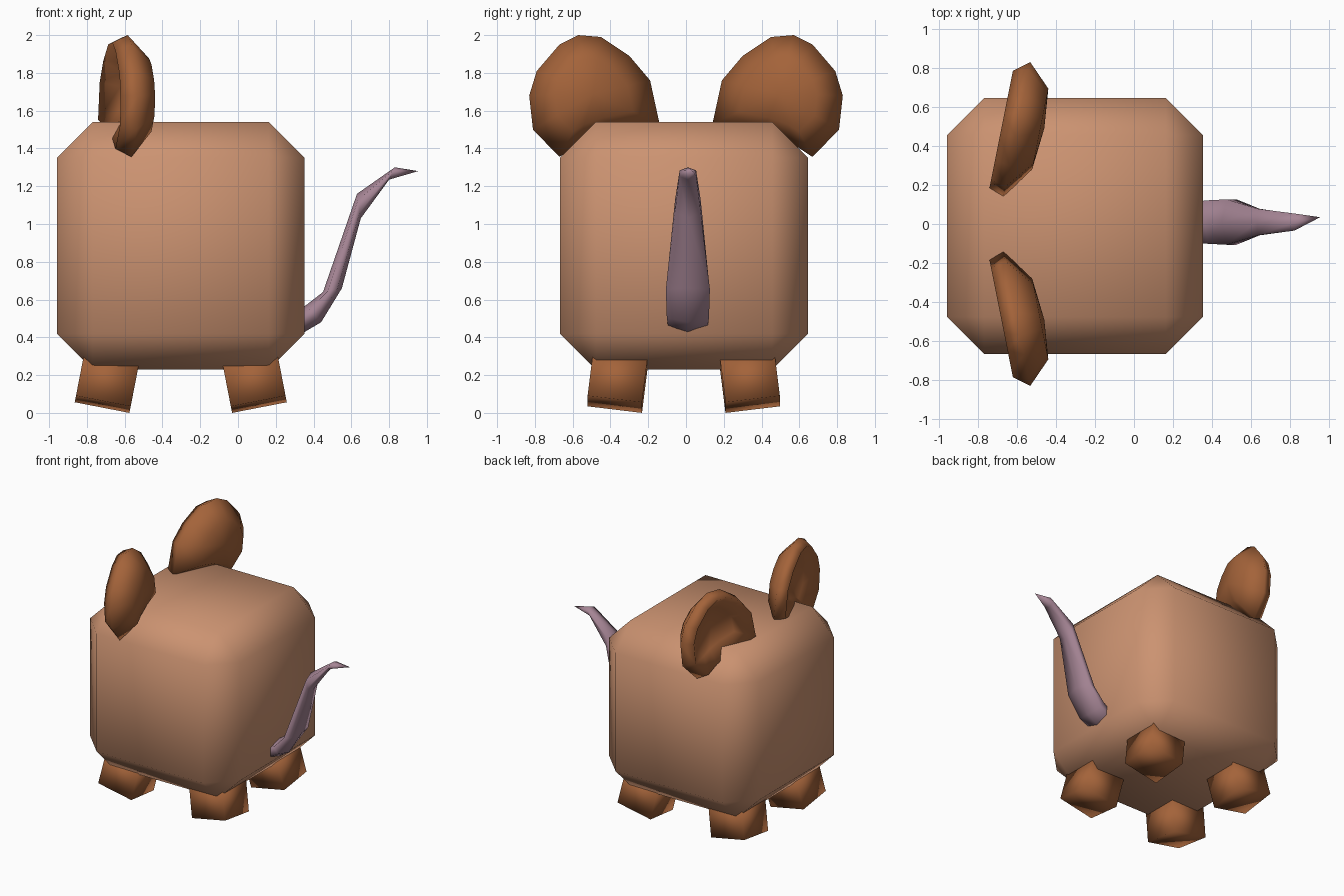
import bpy, bmesh, math
from mathutils import Matrix, Vector

cube = bpy.data.objects.get("Cube")
if cube:
    bpy.data.objects.remove(cube, do_unlink=True)


def material(name, rgb):
    m = bpy.data.materials.new(name)
    m.use_nodes = True
    color = (*rgb, 1)
    m.diffuse_color = color
    m.node_tree.nodes["Principled BSDF"].inputs["Base Color"].default_value = color
    return m


tan = material("tan fur", (0.60, 0.29, 0.165))
brown = material("brown skin", (0.37, 0.125, 0.042))
mauve = material("mauve tail skin", (0.38, 0.235, 0.30))


def add_object(name, bm, mat):
    bmesh.ops.recalc_face_normals(bm, faces=bm.faces)
    for f in bm.faces:
        f.smooth = True
    mesh = bpy.data.meshes.new(name)
    bm.to_mesh(mesh)
    bm.free()
    mesh.materials.append(mat)
    ob = bpy.data.objects.new(name, mesh)
    bpy.context.collection.objects.link(ob)
    return ob


def skin(bm, rings):
    """Bridge successive rings; a ring of one point closes to a tip."""
    loops = [[bm.verts.new(p) for p in ring] for ring in rings]
    for a, b in zip(loops, loops[1:]):
        n = max(len(a), len(b))
        for i in range(n):
            j = (i + 1) % n
            if len(a) == 1:
                bm.faces.new((a[0], b[j], b[i]))
            elif len(b) == 1:
                bm.faces.new((a[i], a[j], b[0]))
            else:
                bm.faces.new((a[i], a[j], b[j], b[i]))


# Body: chamfered cube
bm = bmesh.new()
bmesh.ops.create_cube(bm, size=1.312)
bmesh.ops.bevel(bm, geom=bm.edges[:], offset=0.19, segments=1,
                affect='EDGES', clamp_overlap=True)
bmesh.ops.translate(bm, verts=bm.verts, vec=(-0.303, -0.01, 0.885))
add_object("body", bm, tan)

# Legs: small cubes splayed outwards
for sx, end in ((-1, "front"), (1, "rear")):
    for sy, side in ((-1, "right"), (1, "left")):
        bm = bmesh.new()
        bmesh.ops.create_cube(bm, size=1)
        bmesh.ops.scale(bm, verts=bm.verts, vec=(0.295, 0.29, 0.245))
        tilt = (Matrix.Rotation(math.radians(-11 * sx), 4, 'Y')
                @ Matrix.Rotation(math.radians(7 * sy), 4, 'X'))
        place = Matrix.Translation((-0.303 + sx * 0.39, -0.012 + sy * 0.35, 0.17))
        bmesh.ops.transform(bm, matrix=place @ tilt, verts=bm.verts)
        low = min(v.co.z for v in bm.verts)
        bmesh.ops.translate(bm, verts=bm.verts, vec=(0, 0, -low))
        add_object(f"{end}_{side}_leg", bm, brown)

# Ears: faceted cups opening forwards, lower edge sunk in the body
outline = [(.14, 1.53), (.19, 1.76), (.30, 1.89), (.45, 1.99), (.57, 2.0),
           (.67, 1.95), (.79, 1.81), (.83, 1.68), (.81, 1.50), (.67, 1.355),
           (.57, 1.42), (.40, 1.48)]
cu, cz = 0.49, 1.69
layers = [(0, .17), (.6, .15), (1, .03), (.87, -.05), (.55, .04), (0, .07)]
for sy, side in ((-1, "right"), (1, "left")):
    rings = []
    for scale, depth in layers:
        ring = []
        for u, z in outline if scale else [(cu, cz)]:
            du, dz = (u - cu) * scale, (z - cz) * scale
            ring.append((-0.63 + 0.2 * du + depth, sy * (cu + du), cz + dz))
        rings.append(ring)
    bm = bmesh.new()
    skin(bm, rings)
    add_object(f"{side}_ear", bm, brown)

# Tail: flattened tapering tube; each row gives lower edge, upper edge, half width
rows = [((.27, .38), (.22, .50), .10), ((.44, .48), (.36, .57), .115),
        ((.55, .66), (.45, .64), .12), ((.65, 1.03), (.63, 1.16), .07),
        ((.80, 1.235), (.83, 1.30), .045)]
rings = [[(.24, .01, .44)]]
for k, (low, high, w) in enumerate(rows):
    a, b = Vector((low[0], 0, low[1])), Vector((high[0], 0, high[1]))
    mid, half = (a + b) / 2, (b - a) / 2
    ring = []
    for i in range(6):
        t = math.tau * i / 6
        ring.append(mid + half * math.cos(t)
                    + Vector((0, 0.01 + w * 1.12 * math.sin(t), 0)))
    rings.append(ring)
rings.append([(.955, .035, 1.28)])
bm = bmesh.new()
skin(bm, rings)
add_object("tail", bm, mauve)
